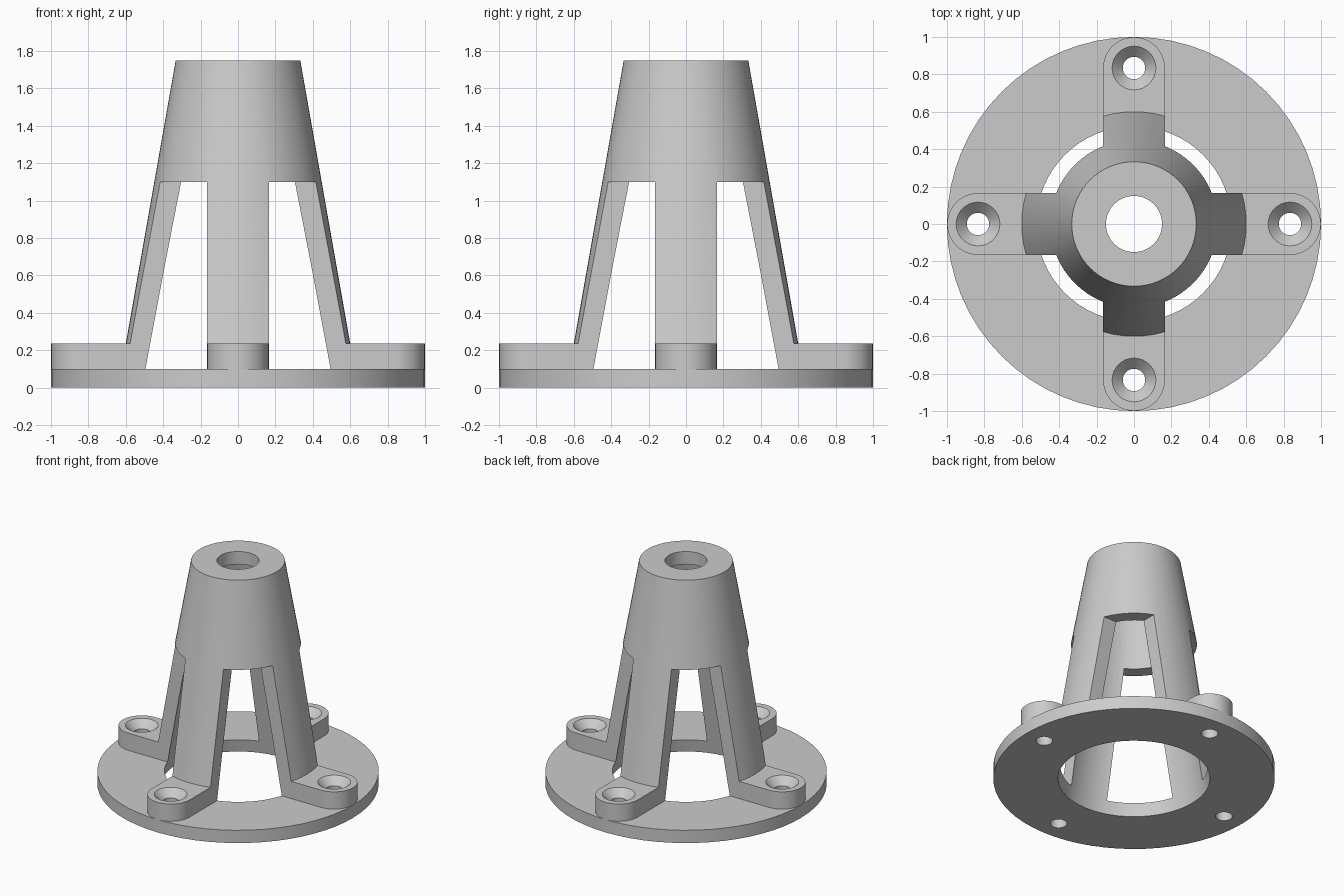
import bpy
from math import cos, sin, pi, radians

if "Cube" in bpy.data.objects:
    bpy.data.objects.remove(bpy.data.objects["Cube"])

SEG = 64
TAPER = math_taper = 0.1763          # 10 degree wall slope
PLATE_H, PAD_TOP, SLOT_TOP, TOP = 0.1, 0.235, 1.1, 1.75
HALF_W, PAD_C = 0.165, 0.834


def make(name, verts, faces):
    me = bpy.data.meshes.new(name)
    me.from_pydata(verts, [], faces)
    ob = bpy.data.objects.new(name, me)
    bpy.context.collection.objects.link(ob)
    return ob


def loft(name, rings):
    """Closed solid through equally sized rings, bottom to top."""
    n, verts = len(rings[0]), [v for r in rings for v in r]
    faces = [tuple(reversed(range(n))), tuple(range(len(verts) - n, len(verts)))]
    for k in range(len(rings) - 1):
        for i in range(n):
            j = (i + 1) % n
            faces.append((k * n + i, k * n + j, k * n + n + j, k * n + n + i))
    return make(name, verts, faces)


def turned(name, profile, cx=0, cy=0, seg=SEG):
    return loft(name, [[(cx + r * cos(2 * pi * i / seg), cy + r * sin(2 * pi * i / seg), z)
                        for i in range(seg)] for r, z in profile])


def prism(name, outline, z0, z1):
    return loft(name, [[(x, y, z) for x, y in outline] for z in (z0, z1)])


def combine(target, tool, op):
    m = target.modifiers.new(op, 'BOOLEAN')
    m.operation, m.solver, m.object = op, 'EXACT', tool
    bpy.context.view_layer.objects.active = target
    bpy.ops.object.modifier_apply(modifier=m.name)
    bpy.data.objects.remove(tool)


# tapered tower
tower = turned("flanged_tower", [(0.333 + (TOP - 0.05) * TAPER, 0.05), (0.333, TOP)])

# openings between the four legs
for sx, sy in ((1, 1), (-1, 1), (-1, -1), (1, -1)):
    c = [(HALF_W, HALF_W), (1, HALF_W), (1, 1), (HALF_W, 1)]
    pts = [(x * sx, y * sy) for x, y in c]
    if sx * sy < 0:
        pts.reverse()
    combine(tower, prism("opening", pts, -0.1, SLOT_TOP), 'DIFFERENCE')

# rounded foot pads
for k in range(4):
    a = k * pi / 2
    arc = [(PAD_C + HALF_W * cos(t), HALF_W * sin(t))
           for t in (-pi / 2 + pi * i / 24 for i in range(25))]
    pad = [(0.46, -HALF_W)] + arc + [(0.46, HALF_W)]
    pts = [(x * cos(a) - y * sin(a), x * sin(a) + y * cos(a)) for x, y in pad]
    combine(tower, prism("foot_pad", pts, 0.05, PAD_TOP), 'UNION')

# base plate
combine(tower, turned("base_plate", [(1, 0), (1, PLATE_H)]), 'UNION')

# hollow interior and top bore
combine(tower, turned("hollow", [(0.54 + 0.1 * TAPER, -0.1), (0.54 - 1.65 * TAPER, 1.65)]), 'DIFFERENCE')
combine(tower, turned("bore", [(0.15, 1.5), (0.15, 2)], seg=48), 'DIFFERENCE')

# countersunk screw holes
for k in range(4):
    a = k * pi / 2
    combine(tower, turned("screw_hole", [(0.06, -0.1), (0.06, 0.178), (0.117, PAD_TOP), (0.137, PAD_TOP + 0.02)],
                          PAD_C * cos(a), PAD_C * sin(a), 32), 'DIFFERENCE')

# smooth round walls, crisp edges
bpy.ops.object.select_all(action='DESELECT')
tower.select_set(True)
bpy.context.view_layer.objects.active = tower
bpy.ops.object.shade_smooth_by_angle(angle=radians(25))
